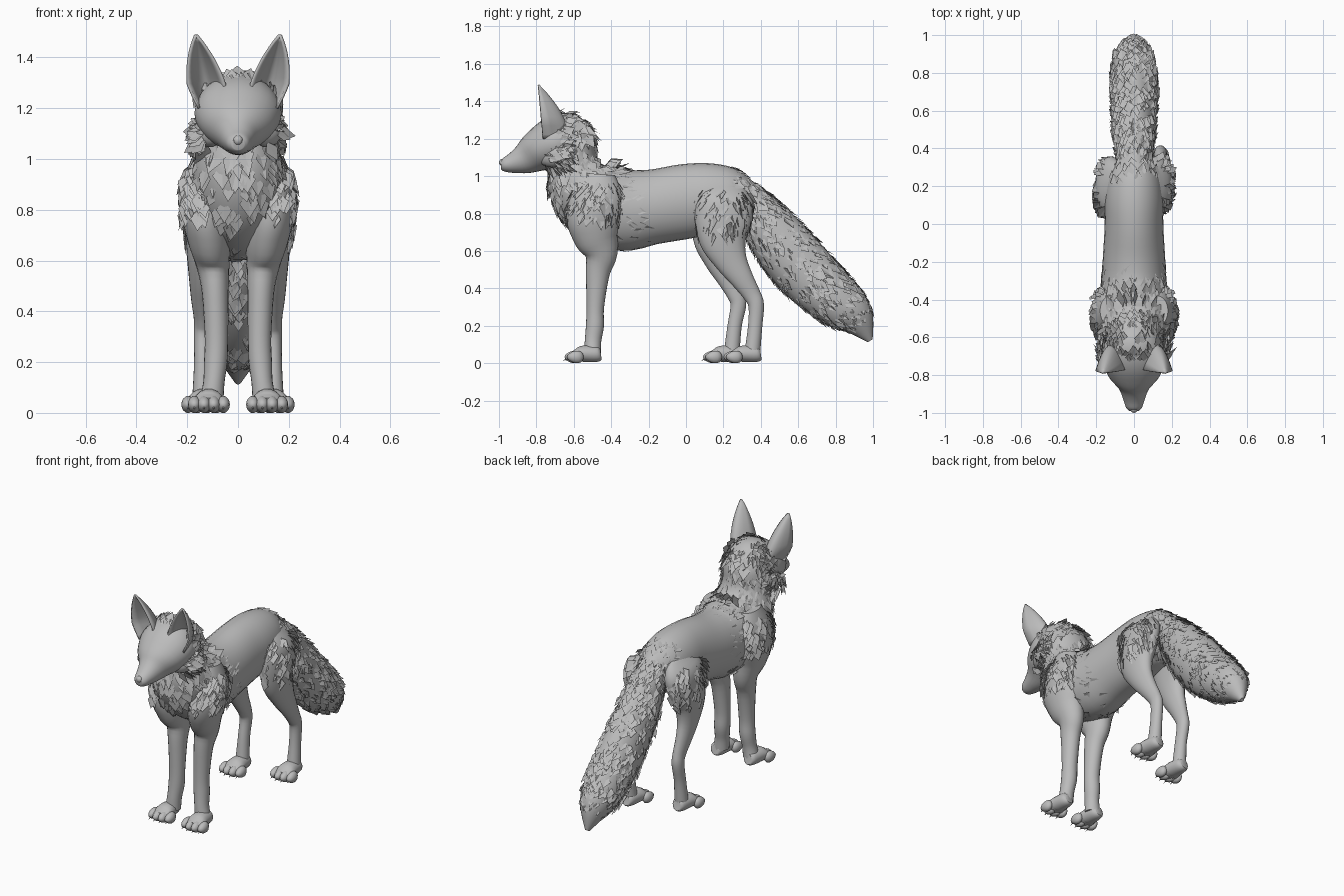
import bpy, bmesh, math, random
from mathutils import Vector

random.seed(4)
cube = bpy.data.objects.get("Cube")
if cube:
    bpy.data.objects.remove(cube)

grey = bpy.data.materials.new("plain grey")
grey.use_nodes = True
grey.diffuse_color = (0.5, 0.5, 0.5, 1)
grey.node_tree.nodes["Principled BSDF"].inputs["Base Color"].default_value = grey.diffuse_color
X = Vector((1, 0, 0))


def finish(name, bm, smooth=True):
    """Turn a bmesh into a named object."""
    mesh = bpy.data.meshes.new(name)
    if smooth:
        bmesh.ops.recalc_face_normals(bm, faces=bm.faces[:])
    bm.to_mesh(mesh)
    bm.free()
    mesh.materials.append(grey)
    obj = bpy.data.objects.new(name, mesh)
    bpy.context.collection.objects.link(obj)
    if smooth:
        bpy.ops.object.select_all(action="DESELECT")
        obj.select_set(True)
        bpy.context.view_layer.objects.active = obj
        bpy.ops.object.shade_smooth_by_angle(angle=math.radians(50))
    return obj


def sample(path, t):
    """Smooth curve through stations of (x, y, z, half width, half depth)."""
    last = len(path) - 1
    t = min(max(t, 0), last)
    i = min(int(t), last - 1)
    f = t - i
    a, b, c, d = (path[min(max(k, 0), last)] for k in range(i - 1, i + 3))
    return [q + f / 2 * (r - p + f * (2 * p - 5 * q + 4 * r - s + f * (3 * (q - r) + s - p)))
            for p, q, r, s in zip(a, b, c, d)]


def surface(path, t, angle):
    """Centre and surface point of the lofted form."""
    here = sample(path, t)
    centre = Vector(here[:3])
    along = Vector(sample(path, t + 0.1)[:3]) - Vector(sample(path, t - 0.1)[:3])
    up = X.cross(along).normalized()
    return centre, centre + X * here[3] * math.cos(angle) + up * here[4] * math.sin(angle)


def loft(name, path, sides=20, steps=4):
    bm = bmesh.new()
    rings = []
    for k in range((len(path) - 1) * steps + 1):
        rings.append([bm.verts.new(surface(path, k / steps, math.tau * j / sides)[1])
                      for j in range(sides)])
    for low, high in zip(rings, rings[1:]):
        for j in range(sides):
            n = (j + 1) % sides
            bm.faces.new((low[j], low[n], high[n], high[j]))
    bm.faces.new(rings[0])
    bm.faces.new(rings[-1])
    return finish(name, bm)


def fur(name, path, start, end, count, length, lift, flow=1, side=0, droop=0):
    """Scatter pointed tufts lying along a lofted form."""
    bm = bmesh.new()
    for _ in range(count):
        t = random.uniform(start, end)
        angle = random.uniform(0, math.tau)
        if side and math.cos(angle) * side < 0:
            angle = math.pi - angle
        centre, p = surface(path, t, angle)
        d = (surface(path, t + 0.1 * flow, angle)[1] - p).normalized()
        out = (p - centre).normalized()
        d = (d + d.cross(out) * random.uniform(-0.3, 0.3) - Vector((0, 0, droop))).normalized()
        across = out.cross(d).normalized()
        size = length * random.uniform(0.6, 1.2)
        wide = size * random.uniform(0.25, 0.45)
        mid = p + d * size * 0.4 + out * lift * 0.3
        root = bm.verts.new(p - out * 0.008)
        left = bm.verts.new(mid + across * wide)
        right = bm.verts.new(mid - across * wide)
        tip = bm.verts.new(p + d * size + out * lift * random.uniform(0.2, 1.1))
        bm.faces.new((root, tip, left))
        bm.faces.new((root, right, tip))
    finish(name, bm, smooth=False)


def centred(rows):
    return [(0, *row) for row in rows]


def foot(name, x, heel, toe):
    """Paw with four toes and small claws."""
    loft(name, [(x, heel, 0.05, 0.025, 0.03), (x, heel - 0.02, 0.048, 0.042, 0.042),
                (x, (heel + toe) / 2, 0.05, 0.055, 0.045), (x, toe + 0.06, 0.042, 0.062, 0.036),
                (x, toe + 0.03, 0.035, 0.055, 0.025)], 14)
    bm = bmesh.new()
    for k in (-1.5, -0.5, 0.5, 1.5):
        reach = toe + 0.03 + 0.012 * abs(k)
        ball = bmesh.ops.create_uvsphere(bm, u_segments=12, v_segments=8, radius=1)["verts"]
        for v in ball:
            v.co = Vector((x + k * 0.038 + v.co.x * 0.026, reach + v.co.y * 0.045,
                           0.033 + v.co.z * 0.033 - v.co.y * v.co.z * -0.008))
        claw = bmesh.ops.create_cone(bm, segments=6, radius1=0.009, radius2=0, depth=0.04)["verts"]
        for v in claw:
            v.co = Vector((x + k * 0.038 + v.co.x, reach - 0.035 - v.co.z,
                           0.022 + v.co.y - v.co.z * 0.4))
    finish(name + "_toes", bm)


def ear(name, side):
    """Cupped, pointed ear opening forwards, its root sunk into the skull."""
    bm = bmesh.new()
    base, tip = Vector((0.105, -0.765, 1.2)), Vector((0.165, -0.79, 1.487))
    rows = []
    for k in range(13):
        s = k / 12
        c = base.lerp(tip, s)
        half = 0.074 * (1 - s ** 2.4) * min(1, 0.6 + 1.2 * s) + 0.004
        row = []
        for j in range(-5, 6):
            u = j / 5
            row.append(bm.verts.new((side * (c.x + u * half),
                                     c.y + 0.14 * (1 - u * u) * (1 - s ** 1.9), c.z)))
        rows.append(row)
    for low, high in zip(rows, rows[1:]):
        for j in range(10):
            bm.faces.new((low[j], low[j + 1], high[j + 1], high[j]))
    obj = finish(name, bm)
    shell = obj.modifiers.new("thickness", "SOLIDIFY")
    shell.thickness = 0.01
    shell.offset = 0


# Torso from nape to rump
torso = centred([(-0.65, 1.29, 0.1, 0.05), (-0.61, 1.2, 0.14, 0.115), (-0.6, 1.08, 0.145, 0.125),
                 (-0.57, 0.97, 0.175, 0.175), (-0.48, 0.87, 0.185, 0.21), (-0.34, 0.82, 0.175, 0.22),
                 (-0.18, 0.835, 0.165, 0.2), (0, 0.865, 0.155, 0.2), (0.14, 0.88, 0.155, 0.188),
                 (0.26, 0.87, 0.135, 0.16), (0.36, 0.84, 0.07, 0.08)])
loft("torso", torso, 28)
fur("mane", torso, 0.3, 3.8, 360, 0.085, 0.014)
fur("flank_fur", torso, 3.8, 5.6, 140, 0.07, 0.003)
fur("rump_fur", torso, 8.3, 9.4, 70, 0.07, 0.006)

# Head from nape to nose
head = centred([(-0.53, 1.21, 0.07, 0.07), (-0.61, 1.21, 0.145, 0.13), (-0.7, 1.18, 0.172, 0.138),
                (-0.79, 1.135, 0.142, 0.114), (-0.86, 1.095, 0.085, 0.085),
                (-0.92, 1.072, 0.06, 0.058), (-0.97, 1.06, 0.043, 0.038),
                (-0.99, 1.058, 0.025, 0.022)])
loft("head", head, 24)
fur("nape_fur", head, 0.3, 1.9, 170, 0.075, 0.02, flow=-1)

# Small nose pad
bm = bmesh.new()
bmesh.ops.create_uvsphere(bm, u_segments=12, v_segments=8, radius=0.02)
bmesh.ops.translate(bm, verts=bm.verts[:], vec=(0, -0.98, 1.073))
finish("nose", bm)

# Bushy tail
tail = centred([(0.24, 0.98, 0.07, 0.07), (0.33, 0.88, 0.085, 0.09), (0.42, 0.76, 0.1, 0.13),
                (0.53, 0.615, 0.115, 0.157), (0.68, 0.445, 0.12, 0.158), (0.82, 0.32, 0.115, 0.135),
                (0.91, 0.24, 0.088, 0.102), (0.985, 0.12, 0.012, 0.015)])
loft("tail", tail, 20)
fur("tail_fur", tail, 0.6, 5.3, 650, 0.07, 0.016)
fur("tail_tip_fur", tail, 5.3, 6.2, 90, 0.045, 0.006)

# Legs, paws, jowls and ears on both sides
front_leg = [(0.125, -0.46, 1.01, 0.055, 0.08), (0.135, -0.47, 0.9, 0.084, 0.14),
             (0.13, -0.49, 0.78, 0.092, 0.15), (0.115, -0.48, 0.68, 0.085, 0.125),
             (0.1, -0.455, 0.58, 0.066, 0.088), (0.09, -0.472, 0.48, 0.053, 0.064),
             (0.085, -0.485, 0.3, 0.046, 0.047), (0.088, -0.487, 0.2, 0.046, 0.048),
             (0.095, -0.497, 0.12, 0.042, 0.044), (0.105, -0.5, 0.05, 0.048, 0.045)]
hind_leg = [(0.09, 0.22, 0.96, 0.03, 0.08), (0.12, 0.21, 0.88, 0.075, 0.15),
            (0.135, 0.2, 0.77, 0.073, 0.155), (0.14, 0.2, 0.66, 0.065, 0.128),
            (0.145, 0.24, 0.55, 0.05, 0.088), (0.145, 0.3, 0.45, 0.04, 0.062),
            (0.14, 0.35, 0.37, 0.034, 0.048), (0.14, 0.375, 0.31, 0.034, 0.042),
            (0.14, 0.37, 0.2, 0.033, 0.038), (0.14, 0.355, 0.06, 0.04, 0.042)]
jowl = [(0.08, -0.78, 1.1, 0.03, 0.03), (0.11, -0.73, 1.1, 0.05, 0.055),
        (0.125, -0.66, 1.12, 0.052, 0.07), (0.115, -0.58, 1.13, 0.03, 0.05)]
for label, side, stride in (("left", 1, 0), ("right", -1, -0.11)):
    fore = [(x * side, *rest) for x, *rest in front_leg]
    hind = [(x * side, y + stride * min(1, max(0, (0.85 - z) * 1.6)), z, *rest)
            for x, y, z, *rest in hind_leg]
    cheek = [(x * side, *rest) for x, *rest in jowl]
    loft(label + "_front_leg", fore)
    loft(label + "_hind_leg", hind)
    loft(label + "_jowl", cheek, 14)
    fur(label + "_cheek_ruff", cheek, 0.5, 2.7, 60, 0.07, 0.03, side=side, droop=0.7)
    fur(label + "_shoulder_fur", fore, 0.3, 2, 100, 0.075, 0.01, side=side)
    fur(label + "_haunch_fur", hind, 0.5, 2.6, 90, 0.075, 0.006, side=side)
    foot(label + "_front_paw", side * 0.115, -0.455, -0.64)
    foot(label + "_hind_paw", side * 0.14, 0.4 + stride, 0.21 + stride)
    ear(label + "_ear", side)
